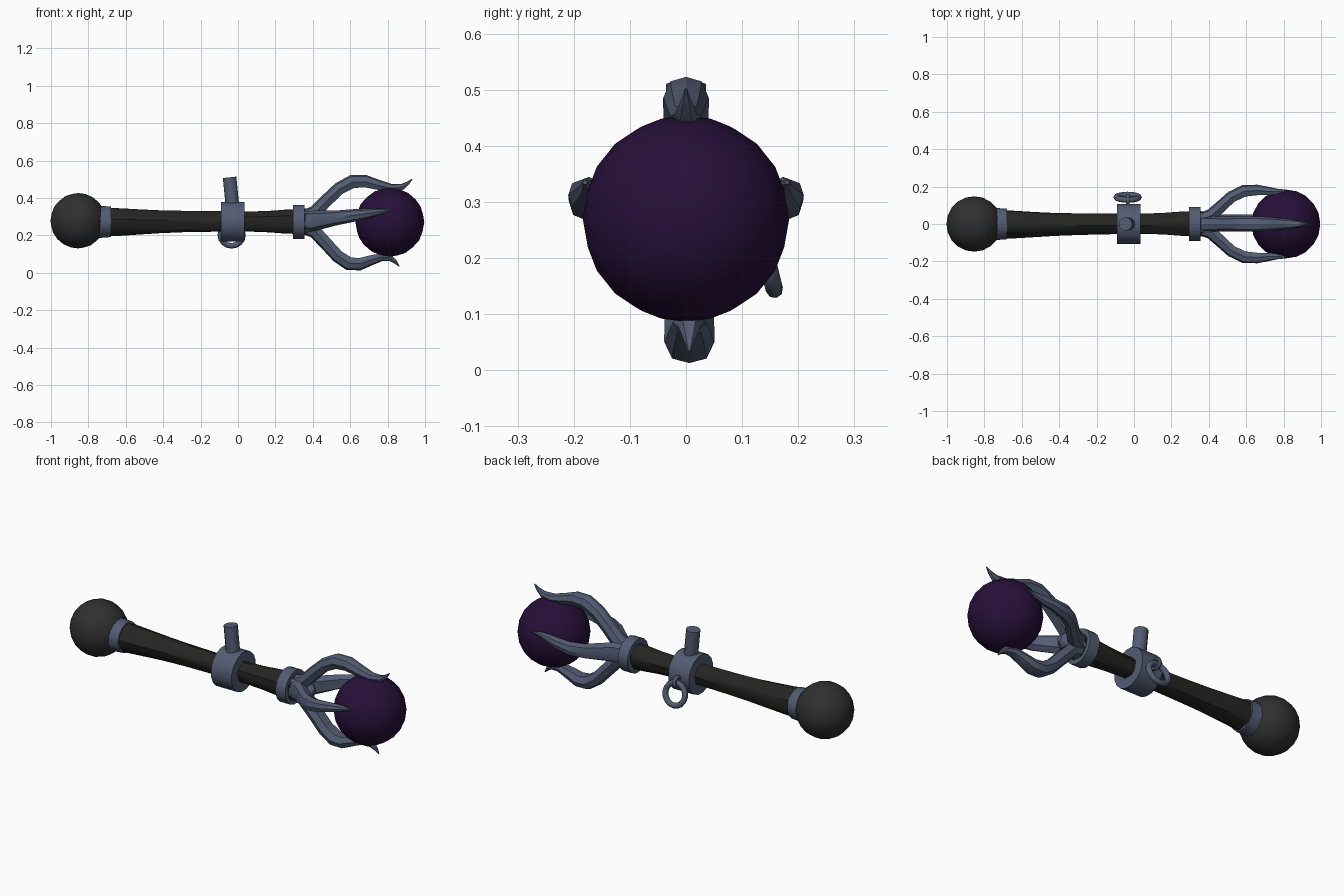
import bpy, bmesh, math
from mathutils import Vector, Matrix

if "Cube" in bpy.data.objects:
    bpy.data.objects.remove(bpy.data.objects["Cube"])

AXIS_Z = 0.272


def material(name, rgb):
    m = bpy.data.materials.new(name)
    m.diffuse_color = (*rgb, 1)
    m.use_nodes = True
    m.node_tree.nodes["Principled BSDF"].inputs["Base Color"].default_value = m.diffuse_color
    return m


STEEL = material("blue grey steel", (0.085, 0.108, 0.17))
WOOD = material("charred wood", (0.018, 0.018, 0.016))
STONE = material("dark grey stone", (0.029, 0.029, 0.029))
PURPLE = material("deep purple glass", (0.021, 0.005, 0.042))


def finish(name, bm, mat, angle=35):
    bmesh.ops.recalc_face_normals(bm, faces=bm.faces)
    me = bpy.data.meshes.new(name)
    bm.to_mesh(me)
    bm.free()
    ob = bpy.data.objects.new(name, me)
    bpy.context.collection.objects.link(ob)
    me.materials.append(mat)
    bpy.ops.object.select_all(action='DESELECT')
    ob.select_set(True)
    bpy.context.view_layer.objects.active = ob
    bpy.ops.object.shade_smooth_by_angle(angle=math.radians(angle))
    return ob


def loft(name, rings, mat, angle=35, closed=False):
    """Skin a list of equal-length point loops."""
    bm = bmesh.new()
    vs = [[bm.verts.new(p) for p in r] for r in rings]
    n = len(vs[0])
    pairs = list(zip(vs, vs[1:])) + ([(vs[-1], vs[0])] if closed else [])
    for a, b in pairs:
        for i in range(n):
            j = (i + 1) % n
            bm.faces.new((a[i], a[j], b[j], b[i]))
    if not closed:
        bm.faces.new(vs[0])
        bm.faces.new(vs[-1])
    return finish(name, bm, mat, angle)


def lathe_x(name, profile, mat, sides=16, groove=None):
    """Turn (x, radius) pairs round the staff axis; groove(x, a) scales the radius."""
    rings = []
    for x, r in profile:
        ring = []
        for i in range(sides):
            a = 2 * math.pi * (i + 0.5) / sides
            k = r * (groove(x, a) if groove else 1)
            ring.append((x, k * math.cos(a), AXIS_Z + k * math.sin(a)))
        rings.append(ring)
    return loft(name, rings, mat)


def ball(name, centre, radius, mat):
    bm = bmesh.new()
    bmesh.ops.create_icosphere(bm, subdivisions=3, radius=radius,
                               matrix=Matrix.Translation(centre))
    return finish(name, bm, mat)


def torus(name, centre, major, minor, tilt, mat, segs=16, sides=8):
    """Ring in the x-z plane, tilted about x."""
    m = Matrix.Translation(centre) @ Matrix.Rotation(tilt, 4, 'X')
    rings = []
    for i in range(segs):
        a = 2 * math.pi * i / segs
        ring = []
        for j in range(sides):
            b = 2 * math.pi * j / sides
            d = major + minor * math.cos(b)
            ring.append(m @ Vector((d * math.cos(a), minor * math.sin(b), d * math.sin(a))))
        rings.append(ring)
    return loft(name, rings, mat, 60, closed=True)


def claw(name, u, v, path):
    """Ridged tapering claw; path rows are x, radial, sideways, half width, half thickness."""
    u, v = Vector(u), Vector(v)
    section = [(0, 1), (0.7, 0.75), (1, -0.1), (0.6, -1), (-0.6, -1), (-1, -0.1), (-0.7, 0.75)]
    rings = []
    for i, (x, r, s, w, t) in enumerate(path):
        a, b = path[max(i - 1, 0)], path[min(i + 1, len(path) - 1)]
        tan = (Vector((b[0] - a[0], 0, 0)) + u * (b[1] - a[1])).normalized()
        nor = (u - tan * u.dot(tan)).normalized()
        c = Vector((x, 0, AXIS_Z)) + u * r + v * s
        rings.append([c + v * (w * p) + nor * (t * q) for p, q in section])
    return loft(name, rings, STEEL, 30)


# end balls
ball("pommel_ball", (-0.855, 0, 0.278), 0.148, STONE)
ball("head_orb", (0.812, 0, 0.27), 0.184, PURPLE)

# gnarled wooden shaft with slightly twisting grooves
shaft = [(-0.76, 0.074), (-0.66, 0.074), (-0.53, 0.066), (-0.42, 0.060), (-0.28, 0.056),
         (-0.12, 0.054), (0.06, 0.053), (0.16, 0.057), (0.25, 0.064), (0.36, 0.068)]
lathe_x("shaft", shaft, WOOD, 20,
        lambda x, a: 1 + 0.05 * math.sin(5 * a + 2 * x) + 0.03 * math.sin(8 * a - 5 * x))

# metal collars
lathe_x("pommel_collar", [(-0.745, 0.088), (-0.68, 0.083)], STEEL)
lathe_x("head_collar", [(0.295, 0.093), (0.355, 0.093)], STEEL)
lathe_x("middle_collar", [(-0.092, 0.108), (0.035, 0.108)], STEEL)
lathe_x("claw_root", [(0.34, 0.07), (0.39, 0.064), (0.44, 0.045), (0.47, 0.015)], STEEL, 10)

# leaning peg on the middle collar
peg = []
for x, z in ((-0.028, 0.34), (-0.045, 0.51)):
    peg.append([(x + 0.036 * math.cos(k * math.pi / 6), 0.036 * math.sin(k * math.pi / 6),
                 z + 0.004 * math.cos(k * math.pi / 6)) for k in range(12)])
loft("peg", peg, STEEL)

# hanging ring and its small eye at the back
torus("hanging_ring", (-0.034, 0.143, 0.202), 0.060, 0.0155, math.radians(14), STEEL)
eye = torus("ring_eye", (0, 0, 0), 0.026, 0.010, 0, STEEL, 12, 6)
eye.rotation_euler = (0, 0, math.pi / 2)
eye.location = (-0.034, 0.125, 0.262)

# four claws gripping the orb
upper = [(0.35, 0.028, 0, 0.040, 0.036), (0.41, 0.050, 0, 0.042, 0.036),
         (0.47, 0.112, 0, 0.040, 0.034), (0.54, 0.178, 0, 0.040, 0.034),
         (0.61, 0.215, 0, 0.041, 0.036), (0.68, 0.218, 0, 0.040, 0.033),
         (0.75, 0.198, 0, 0.034, 0.027), (0.82, 0.182, 0, 0.027, 0.021),
         (0.88, 0.188, 0, 0.018, 0.016), (0.91, 0.208, 0, 0.010, 0.009),
         (0.932, 0.230, 0, 0.002, 0.002)]
claw("upper_claw", (0, 0, 1), (0, 1, 0), upper)
lower = [(x if x < 0.5 else 0.5 + (x - 0.5) * 0.84, r * 1.04, 0.006, w * 1.1, t)
         for x, r, s, w, t in upper]
claw("lower_claw", (0, 0, -1), (0, 1, 0), lower)

side = [(0.35, 0.026, 0.0, 0.050, 0.034), (0.41, 0.046, 0.006, 0.054, 0.034),
        (0.46, 0.090, 0.012, 0.048, 0.032), (0.52, 0.145, 0.020, 0.040, 0.031),
        (0.59, 0.178, 0.030, 0.036, 0.032), (0.66, 0.182, 0.040, 0.030, 0.028),
        (0.72, 0.176, 0.049, 0.023, 0.022), (0.77, 0.174, 0.057, 0.015, 0.014),
        (0.815, 0.180, 0.063, 0.004, 0.004)]
for label, sgn in (("front", -1), ("back", 1)):
    claw(label + "_claw", (0, sgn, 0), (0, 0, 1), side)
